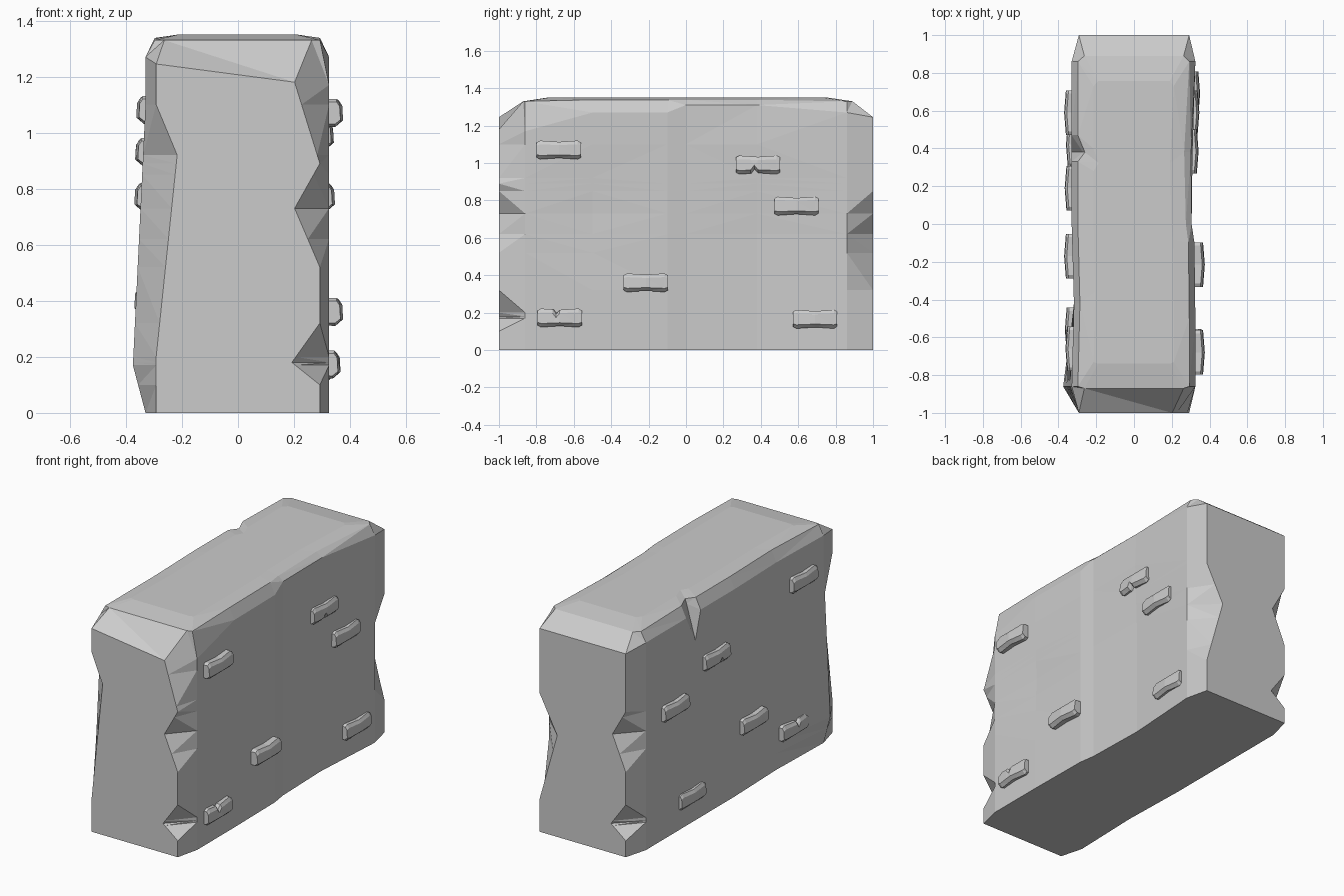
import bpy, bmesh

if "Cube" in bpy.data.objects:
    bpy.data.objects.remove(bpy.data.objects["Cube"])


def finish(bm, rings, name):
    # skin the rings, cap both ends, keep flat facets
    for a, b in zip(rings, rings[1:]):
        for i in range(len(a)):
            j = (i + 1) % len(a)
            bm.faces.new((a[i], a[j], b[j], b[i]))
    bm.faces.new(rings[0])
    bm.faces.new(rings[-1])
    bmesh.ops.triangulate(bm, faces=bm.faces[:])
    bmesh.ops.recalc_face_normals(bm, faces=bm.faces[:])
    me = bpy.data.meshes.new(name)
    bm.to_mesh(me)
    bm.free()
    bpy.context.collection.objects.link(bpy.data.objects.new(name, me))


# Wall outline, counter-clockwise from the front left corner
HX, EX, CY = .33, .292, .86          # side, end edge, corner bevel
right_side = [(.325, -.5), (.32, -.1), (.305, 0), (.295, .38)]
left_side = [(-HX, .47), (-HX, .38), (-HX, .33), (-HX, 0), (-.318, -.42)]
outline = ([(-EX, -1), (EX, -1), (.325, -CY)] + right_side + [(.325, CY), (EX, 1), (-EX, 1), (-HX, CY)]
           + left_side + [(-HX, -CY)])

# Chips: (column, bottom, deepest, top height, x shift)
chips = [(0, .2, .92, 1.1, .075), (8, .2, .62, .85, -.12), (16, 0, .17, 1.1, -.045),
         (1, .89, 1.18, 1.5, -.09), (12, 1.1, 1.31, 1.5, .06),
         (3, .32, .73, 1.1, -.012), (6, .62, 1.1, 1.5, .015)]
for col, s in ((1, -1), (9, 1)):     # the same two bites on opposite corners
    chips += [(col, .1, .18, .32, s * .1), (col, .52, .73, .89, s * .09)]
levels = sorted({c for chip in chips for c in chip[1:4] if c < 1.15})


def wall_point(i, z):
    x, y = outline[i]
    for col, lo, mid, hi, dx in chips:
        if col == i and lo < z < hi:
            x += dx * ((z - lo) / (mid - lo) if z < mid else (hi - z) / (hi - mid))
    return x, y, z


def lip_height(i):
    if i == 1:
        return 1.18                  # low front right corner
    if abs(outline[i][1]) > CY:
        return 1.245                 # both ends
    return 1.31 if i in (5, 6, 12) else 1.27 - .1 * (i == 2)


# Main wall block: stacked outlines, bevelled rim, slightly raised top
bm = bmesh.new()
idx = range(len(outline))
rings = [[bm.verts.new(wall_point(i, z)) for i in idx] for z in levels]
rings.append([bm.verts.new(wall_point(i, lip_height(i))) for i in idx])
rim = []
for i in idx:
    x, y = outline[i]
    x = -.26 if i == 12 else x * .9
    rim.append((x, max(-.87, min(.89, y)), 1.33 if abs(y) > .8 else 1.338))
rings.append([bm.verts.new(p) for p in rim])
rings.append([bm.verts.new((x * .72, y * .85, 1.35)) for x, y, z in rim])
finish(bm, rings, "wall_block")


def brick(name, side, y, z, out, notch):
    # chamfered brick with a pinched waist; notch bites the top (1) or bottom (-1)
    bm = bmesh.new()
    rings = []
    profile = [(.08, -.046), (.02, -.05), (0, -.03), (.003, .03), (.014, .05), (.08, .05)]
    for dy in (-.118, -.1, -.04, -.02, 0, .1, .118):
        t = abs(dy)
        scale = .8 if t > .11 else .86 + 1.4 * t
        ring = []
        for depth, h in profile:
            h *= scale
            if dy == -.02 and depth < .05 and notch * h > 0:
                h -= notch * .025
            ring.append(bm.verts.new((side * (out - depth - t * .08), y + dy, z + h)))
        rings.append(ring)
    finish(bm, rings, name)


# Protruding bricks on both long sides: (y, z, outer x)
right = [(-.68, 1.07, .375), (.385, .99, .342), (.59, .77, .346),
         (-.215, .36, .375), (-.675, .172, .366), (.69, .165, .35)]
left = [(-.66, 1.08, .363), (.19, .93, .367), (.59, .77, .37),
        (-.17, .4, .37), (-.56, .21, .366), (.42, .165, .36)]
for side, label, rows in ((1, "right", right), (-1, "left", left)):
    for i, row in enumerate(rows):
        brick(f"{label}_brick_{i + 1}", side, *row, {1: -1, 4: 1}.get(i, 0))
